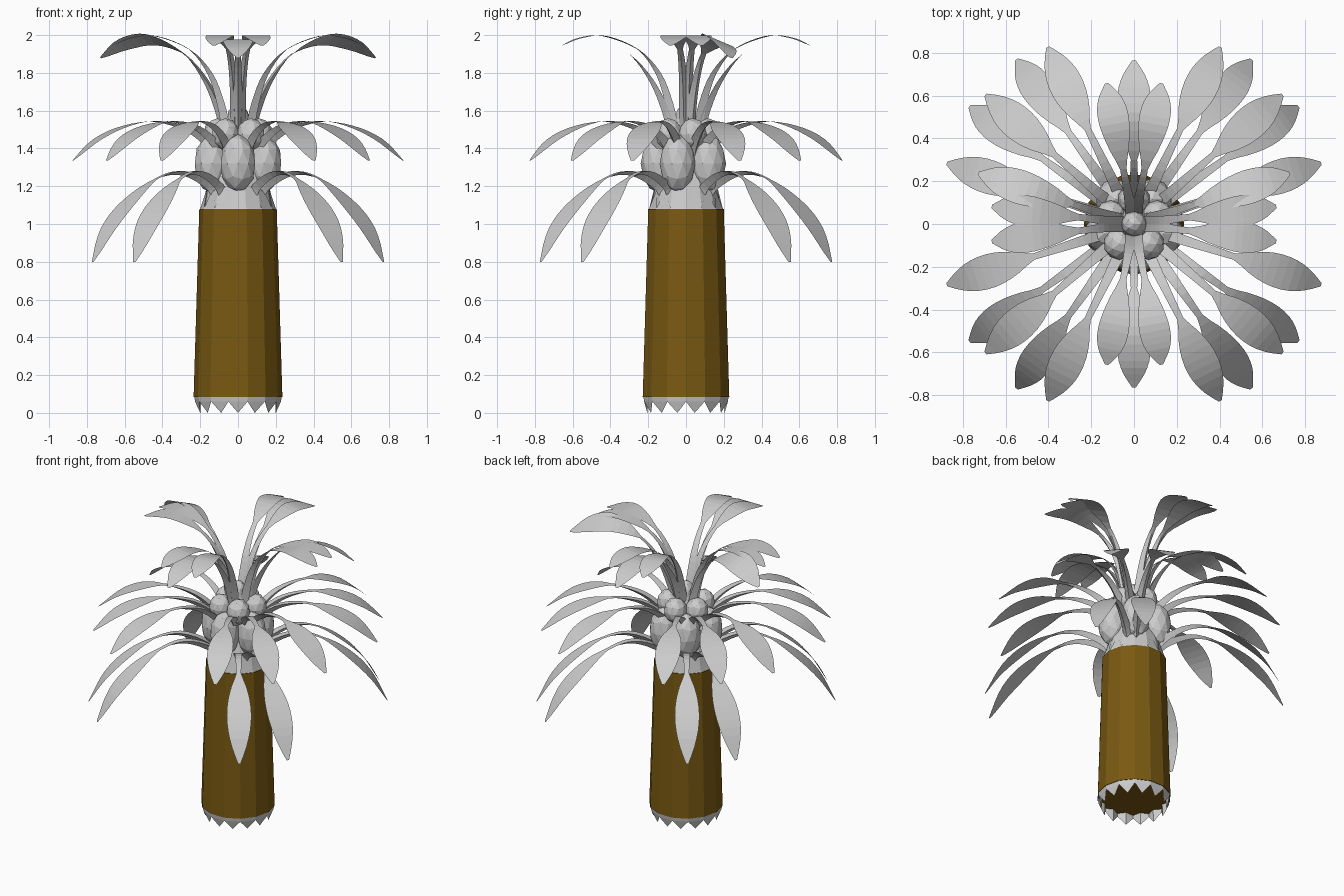
import bpy, bmesh
from math import sin, cos, pi, radians
from mathutils import Matrix, Vector

if "Cube" in bpy.data.objects:
    bpy.data.objects.remove(bpy.data.objects["Cube"])

SIDES = 14


def finish(bm, name, material=None, normals=True):
    if normals:
        bmesh.ops.recalc_face_normals(bm, faces=bm.faces[:])
    mesh = bpy.data.meshes.new(name)
    bm.to_mesh(mesh)
    bm.free()
    ob = bpy.data.objects.new(name, mesh)
    bpy.context.collection.objects.link(ob)
    if material:
        mesh.materials.append(material)
    return ob


def polar(r, a, z):
    return Vector((r * cos(a), r * sin(a), z))


def lathe(name, profile, material=None):
    """Closed faceted solid of revolution from (radius, height) points."""
    bm = bmesh.new()
    rings = [[bm.verts.new(polar(r, 2 * pi * i / SIDES, z)) for i in range(SIDES)]
             for r, z in profile]
    for lo, hi in zip(rings, rings[1:]):
        for i in range(SIDES):
            j = (i + 1) % SIDES
            bm.faces.new((lo[i], lo[j], hi[j], hi[i]))
    bm.faces.new(rings[0])
    bm.faces.new(rings[-1])
    return finish(bm, name, material)


def teeth(name, r_base, z_base, z_valley, r_tip, z_tip):
    """Short collar ending in a ring of pointed teeth."""
    bm = bmesh.new()
    step = 2 * pi / SIDES
    for i in range(SIDES):
        a = i * step
        p = [bm.verts.new(v) for v in (
            polar(r_base, a, z_base), polar(r_base, a + step, z_base),
            polar(r_base * 0.98, a, z_valley), polar(r_base * 0.98, a + step, z_valley),
            polar(r_base * 0.86, a + step / 2, z_base),
            polar(r_tip, a + step / 2, z_tip))]
        for f in ((0, 1, 3, 2), (2, 3, 5), (3, 4, 5), (4, 2, 5),
                  (0, 2, 4), (1, 4, 3), (0, 4, 1)):
            bm.faces.new([p[k] for k in f])
    return finish(bm, name)


def spline(points, steps=3):
    """Smooth curve through (radius, height) points."""
    pts = [Vector(p) for p in points]
    pts = [2 * pts[0] - pts[1]] + pts + [2 * pts[-1] - pts[-2]]
    out = []
    for i in range(1, len(pts) - 2):
        a, b, c, d = pts[i - 1:i + 3]
        for s in range(steps):
            t = s / steps
            out.append(0.5 * (2 * b + (c - a) * t + (2 * a - 5 * b + 4 * c - d) * t ** 2
                              + (3 * b - a - 3 * c + d) * t ** 3))
    return out + [pts[-2]]


def frond(name, angle, path, neck, width, bank=0.0):
    """Keeled stem that narrows at the neck, then a thin oval blade."""
    bm = bmesh.new()
    a = radians(angle)
    side = Vector((-sin(a), cos(a), 0))
    pts = spline(path, 4)
    n = next(i for i, p in enumerate(pts) if p.x >= neck)
    last = len(pts) - 1
    rows = []
    for i, p in enumerate(pts):
        c = polar(p.x, a, p.y)
        keel = None
        tilt = Vector((0, 0, 0))
        if i <= n:
            t = i / n
            w = 0.034 * (1 - t) + 0.015 * t
            d = (pts[i + 1] - pts[max(i - 1, 0)]).normalized()
            k = p + Vector((d.y, -d.x)) * 0.042 * (1 - t ** 2)
            keel = bm.verts.new(polar(k.x, a, k.y))
        else:
            t = (i - n) / (last - n)
            w = max(0.015 * (1 - t) + 0.008, width * max(0, sin(pi * t)) ** 0.75)
            tilt = Vector((0, 0, bank * w))
        rows.append((bm.verts.new(c - side * w + tilt), bm.verts.new(c + side * w - tilt), keel))
    for (l0, r0, k0), (l1, r1, k1) in zip(rows, rows[1:]):
        bm.faces.new((l0, l1, r1, r0))
        if k1:
            bm.faces.new((l0, k0, k1, l1))
            bm.faces.new((r0, r1, k1, k0))
    return finish(bm, name, normals=False)


def nut(name, center, radius, height):
    bm = bmesh.new()
    bmesh.ops.create_icosphere(bm, subdivisions=2, radius=1,
                               matrix=Matrix.Translation(center)
                               @ Matrix.Diagonal((radius, radius, height, 1)))
    return finish(bm, name)


# Trunk: tapering brown shaft with jagged rims
bark = bpy.data.materials.new("bark")
bark.diffuse_color = (0.194, 0.10, 0.006, 1)
bark.use_nodes = True
bark.node_tree.nodes["Principled BSDF"].inputs["Base Color"].default_value = bark.diffuse_color
lathe("trunk", [(0.235, 0.085), (0.205, 1.08)], bark)
teeth("lower_teeth", 0.232, 0.09, 0.06, 0.205, 0.0)
teeth("upper_teeth", 0.203, 1.075, 1.085, 0.165, 1.2)

# Crown core and bud
lathe("crown_core", [(0.195, 1.07), (0.165, 1.2), (0.11, 1.38), (0.06, 1.55)])
nut("crown_bud", (0, 0, 1.55), 0.06, 0.09)

# Two staggered rings of five nuts
for i in range(5):
    a = radians(-90 + 72 * i)
    nut(f"large_nut_{i}", polar(0.145, a, 1.32), 0.095, 0.155)
    nut(f"small_nut_{i}", polar(0.115, a + radians(36), 1.475), 0.075, 0.085)

# Fronds: radius/height paths for each tier
low = [(.11, 1.13), (.19, 1.22), (.36, 1.28), (.53, 1.24), (.70, 1.125), (.84, .98), (.945, .80)]
mid = [(.08, 1.33), (.15, 1.43), (.28, 1.515), (.45, 1.545), (.62, 1.52), (.78, 1.45), (.92, 1.335)]
top_short = [(.04, 1.48), (.075, 1.64), (.14, 1.80), (.26, 1.925), (.44, 1.995), (.57, 1.985), (.67, 1.945)]
top_long = [(.05, 1.46), (.09, 1.60), (.17, 1.76), (.30, 1.90), (.48, 1.975), (.64, 1.95), (.765, 1.88)]


def quadrants(a):
    return (a, 180 - a, 180 + a, -a)


for base in (35.5, 54.5):
    for a in quadrants(base):
        frond("low_frond", a, low, 0.50, 0.078)
for base in (18, 41, 64):
    for a in quadrants(base):
        frond("middle_frond", a, mid, 0.46, 0.08)
for base in (7, 79):
    for a in quadrants(base):
        frond("top_frond", a, top_short, 0.25, 0.072)
for a, bank in ((90, 0), (-90, 0), (18, 0.4), (162, -0.4)):
    frond("long_top_frond", a, top_long, 0.30, 0.08, bank)
